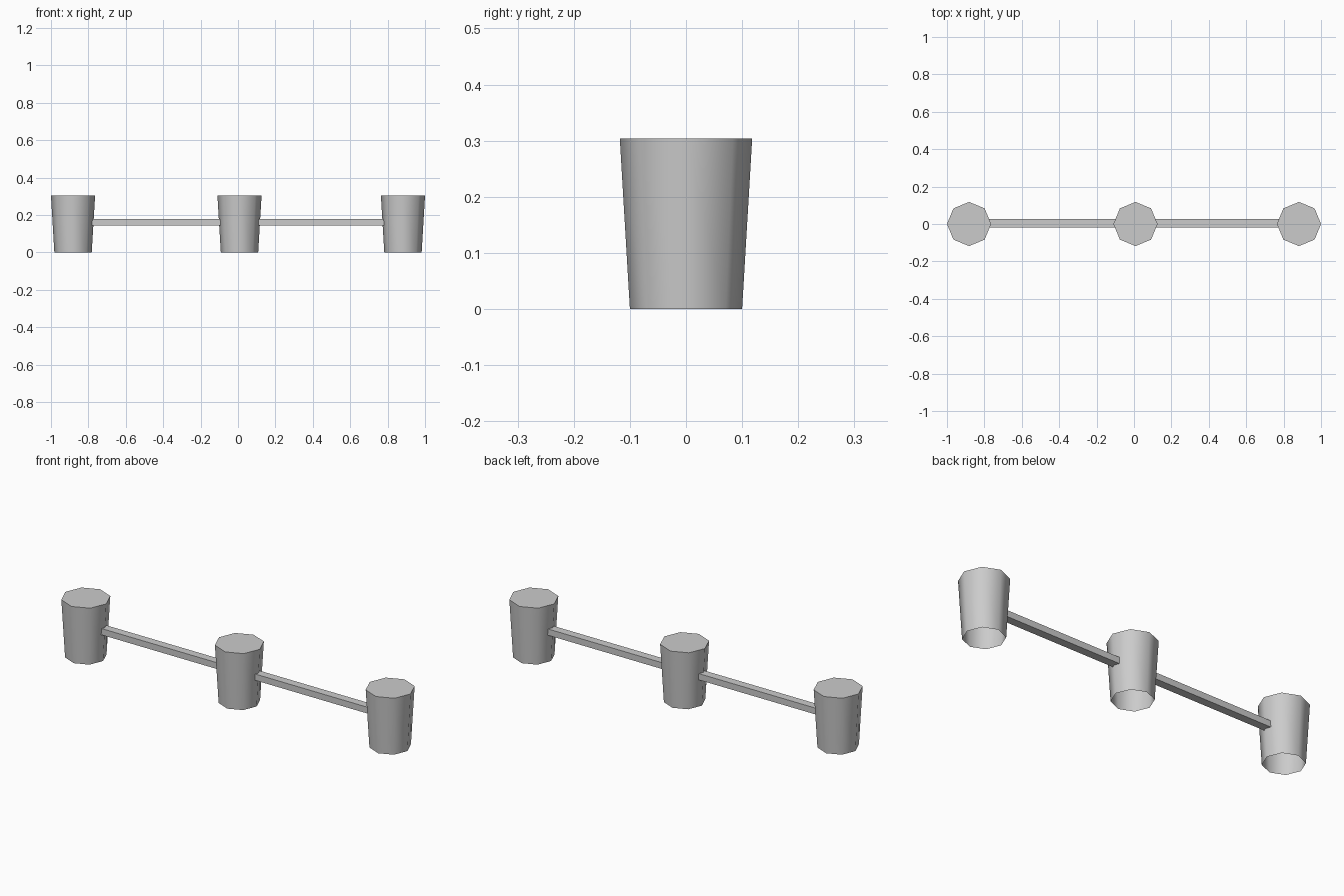
import bpy, bmesh, math
from mathutils import Vector

cube = bpy.data.objects.get("Cube")
if cube:
    bpy.data.objects.remove(cube, do_unlink=True)

grey = bpy.data.materials.new("plain_grey")
grey.use_nodes = True
grey.diffuse_color = (0.6, 0.6, 0.6, 1)
grey.node_tree.nodes["Principled BSDF"].inputs["Base Color"].default_value = (0.6, 0.6, 0.6, 1)

HEIGHT = 0.304
BOTTOM_R, TOP_R = 0.1, 0.118
POSTS = {"right_post": -0.882, "middle_post": 0.008, "left_post": 0.882}


def add_object(name, bm):
    mesh = bpy.data.meshes.new(name)
    bm.to_mesh(mesh)
    bm.free()
    mesh.materials.append(grey)
    obj = bpy.data.objects.new(name, mesh)
    bpy.context.collection.objects.link(obj)
    return obj


def add_post(name, x):
    """Flared eight-sided post, closed on top and open below."""
    bm = bmesh.new()
    bmesh.ops.create_cone(bm, cap_ends=True, segments=8, radius1=BOTTOM_R,
                          radius2=TOP_R, depth=HEIGHT)
    bmesh.ops.translate(bm, verts=bm.verts, vec=(0, 0, HEIGHT / 2))
    bm.normal_update()
    base = [f for f in bm.faces if f.normal.z < -0.9]
    bmesh.ops.delete(bm, geom=base, context='FACES_ONLY')
    obj = add_object(name, bm)
    obj.location.x = x
    bpy.ops.object.select_all(action='DESELECT')
    obj.select_set(True)
    bpy.context.view_layer.objects.active = obj
    bpy.ops.object.shade_smooth_by_angle(angle=math.radians(60))


def add_rail(name, x0, x1):
    """Thin square-cut rail between two posts."""
    bm = bmesh.new()
    bmesh.ops.create_cube(bm, size=1)
    bmesh.ops.scale(bm, verts=bm.verts, vec=Vector((x1 - x0, 0.043, 0.033)))
    obj = add_object(name, bm)
    obj.location = ((x0 + x1) / 2, 0.004, 0.161)


# Posts
for post_name, post_x in POSTS.items():
    add_post(post_name, post_x)

# Rails, set slightly into the post walls
inset = 0.09
add_rail("right_rail", POSTS["right_post"] + inset, POSTS["middle_post"] - inset)
add_rail("left_rail", POSTS["middle_post"] + inset, POSTS["left_post"] - inset)
